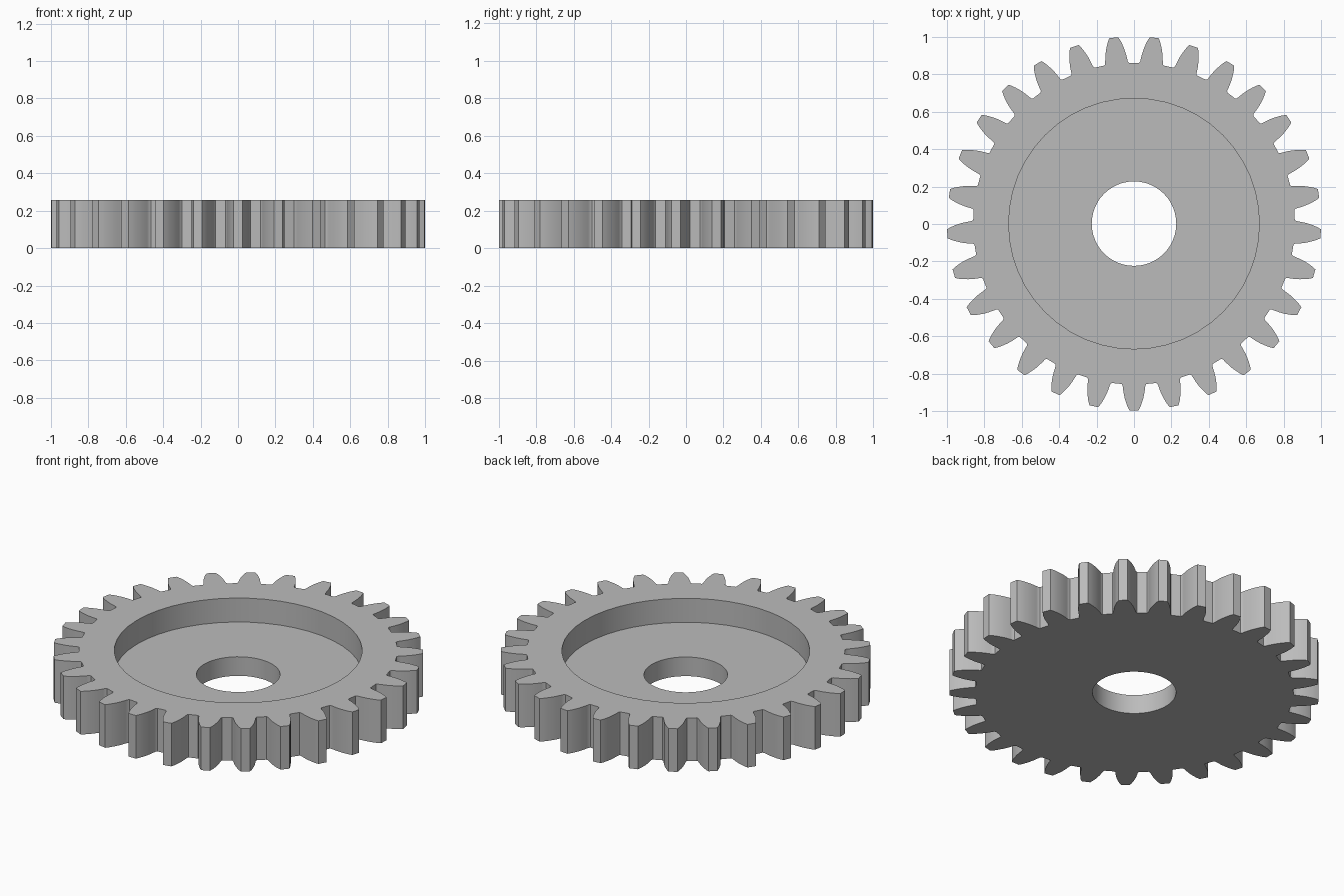
import bpy, bmesh, math

if "Cube" in bpy.data.objects:
    bpy.data.objects.remove(bpy.data.objects["Cube"])

TEETH = 29
HEIGHT, FLOOR = 0.257, 0.114
RECESS_R, HOLE_R, SEGMENTS = 0.67, 0.226, 48
SHIFT_Y = 0.002

# Half tooth from tip to root: radius and angle off the tooth's centre line
FLANK = [(1.0, 0.024), (0.98, 0.035), (0.96, 0.0435), (0.935, 0.053),
         (0.91, 0.0605), (0.882, 0.067), (0.868, 0.070), (0.860, 0.077)]


def polar(radius, angle):
    return radius * math.cos(angle), radius * math.sin(angle) + SHIFT_Y


def gear_outline():
    points = []
    half_tooth = [(r, -a) for r, a in reversed(FLANK)] + FLANK
    for i in range(TEETH):
        centre = -math.pi / 2 + i * math.tau / TEETH
        points += [polar(r, centre + a) for r, a in half_tooth]
    return points


def circle(radius):
    return [polar(radius, math.pi / 2 + i * math.tau / SEGMENTS) for i in range(SEGMENTS)]


bm = bmesh.new()


def ring(points, z):
    verts = [bm.verts.new((x, y, z)) for x, y in points]
    edges = [bm.edges.new((verts[i - 1], verts[i])) for i in range(len(verts))]
    return verts, edges


def bridge(a, b):
    va, vb = a[0], b[0]
    for i in range(len(va)):
        bm.faces.new((va[i - 1], va[i], vb[i], vb[i - 1]))


def fill(outer, inner, normal_z):
    bmesh.ops.triangle_fill(bm, use_beauty=True, edges=outer[1] + inner[1],
                            normal=(0, 0, normal_z))


# Toothed rim, recessed web and bore
outline = gear_outline()
outer_bottom, outer_top = ring(outline, 0), ring(outline, HEIGHT)
recess_top, recess_floor = ring(circle(RECESS_R), HEIGHT), ring(circle(RECESS_R), FLOOR)
bore_top, bore_bottom = ring(circle(HOLE_R), FLOOR), ring(circle(HOLE_R), 0)

bridge(outer_bottom, outer_top)
fill(outer_top, recess_top, 1)
bridge(recess_top, recess_floor)
bridge(recess_floor, bore_top)
bridge(bore_top, bore_bottom)
fill(outer_bottom, bore_bottom, -1)
bmesh.ops.recalc_face_normals(bm, faces=bm.faces[:])

mesh = bpy.data.meshes.new("spur_gear")
bm.to_mesh(mesh)
bm.free()
gear = bpy.data.objects.new("spur_gear", mesh)
bpy.context.collection.objects.link(gear)

# Plain grey metal
GREY = (0.5, 0.5, 0.5, 1)
material = bpy.data.materials.new("grey_metal")
material.use_nodes = True
material.diffuse_color = GREY
material.node_tree.nodes["Principled BSDF"].inputs["Base Color"].default_value = GREY
mesh.materials.append(material)

bpy.ops.object.select_all(action="DESELECT")
gear.select_set(True)
bpy.context.view_layer.objects.active = gear
bpy.ops.object.shade_smooth_by_angle(angle=math.radians(30))
